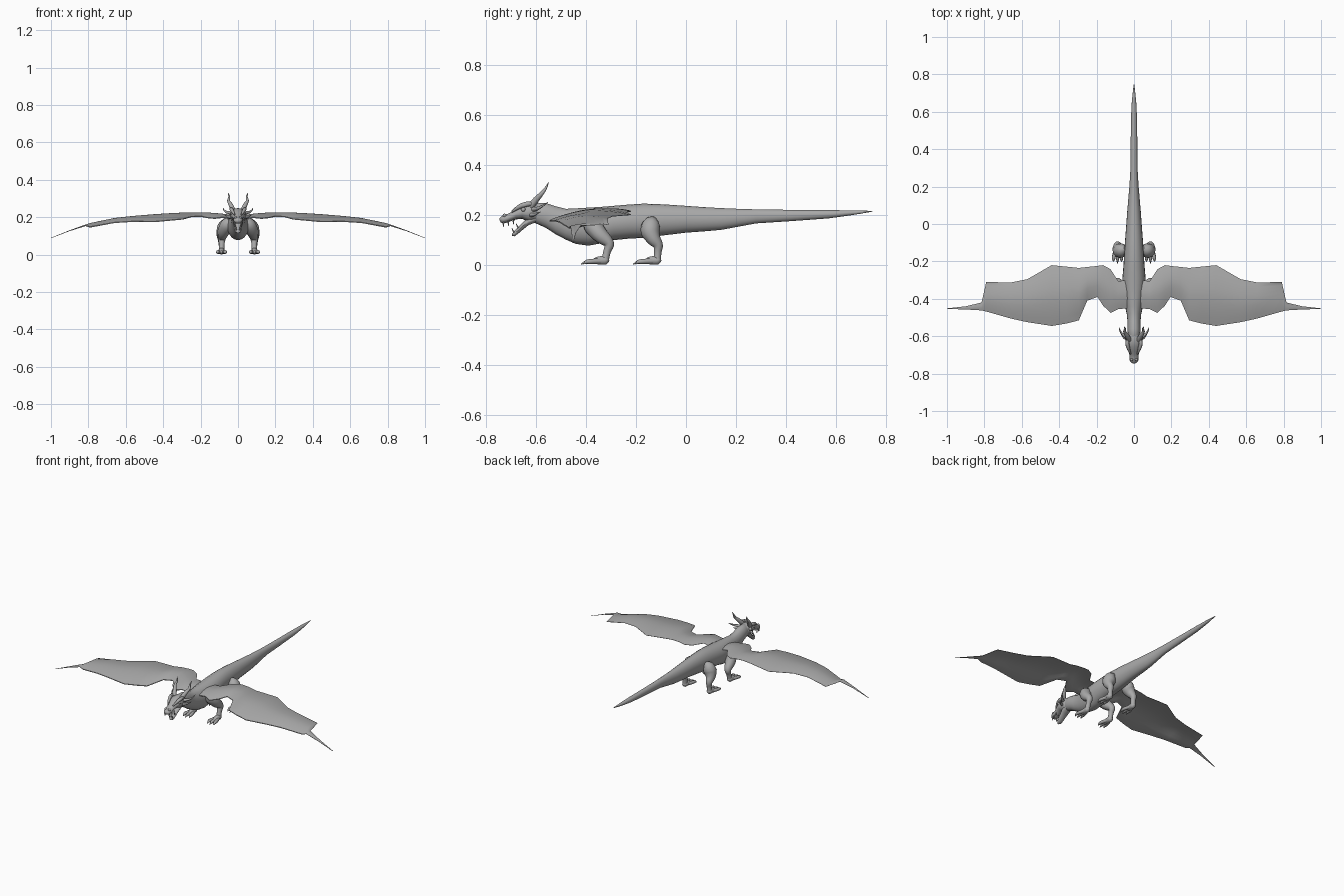
import bpy, bmesh, math
from mathutils import Vector

grey = bpy.data.materials.new("stone grey")
grey.diffuse_color = (0.4, 0.4, 0.4, 1)


def finish(name, bm, mirror=False, angle=45):
    """Turn a bmesh into a smooth-shaded object, optionally mirrored in x."""
    bmesh.ops.recalc_face_normals(bm, faces=bm.faces[:])
    me = bpy.data.meshes.new(name)
    bm.to_mesh(me)
    bm.free()
    me.materials.append(grey)
    for p in me.polygons:
        p.use_smooth = True
    me.set_sharp_from_angle(angle=math.radians(angle))
    ob = bpy.data.objects.new(name, me)
    bpy.context.collection.objects.link(ob)
    if mirror:
        m = ob.modifiers.new("mirror", 'MIRROR')
        m.use_mirror_merge = False
    return ob


def loft(bm, rings):
    """Skin closed rings of points and cap both ends."""
    vs = [[bm.verts.new(p) for p in r] for r in rings]
    n = len(vs[0])
    for a, b in zip(vs, vs[1:]):
        for i in range(n):
            j = (i + 1) % n
            bm.faces.new((a[i], a[j], b[j], b[i]))
    bm.faces.new(vs[0])
    bm.faces.new(vs[-1])


def trunk(bm, stations, n=20):
    """Oval rings along y: (y, top, bottom, half width)."""
    rings = []
    for y, top, bot, w in stations:
        c, h = (top + bot) / 2, (top - bot) / 2
        rings.append([(w * math.cos(2 * math.pi * i / n), y,
                       c + h * math.sin(2 * math.pi * i / n)) for i in range(n)])
    loft(bm, rings)


def tube(bm, pts, n=12):
    """Round limb through (x, y, z, radius), smoothed by Catmull-Rom."""
    P = [Vector(p) for p in pts]
    fine = []
    for k in range(len(P) - 1):
        a, b, c, d = P[max(k - 1, 0)], P[k], P[k + 1], P[min(k + 2, len(P) - 1)]
        for s in range(4):
            t = s / 4
            fine.append(0.5 * (2 * b + (c - a) * t + (2 * a - 5 * b + 4 * c - d) * t ** 2
                               + (3 * b - a - 3 * c + d) * t ** 3))
    fine.append(P[-1])
    rings = []
    for k, p in enumerate(fine):
        t = (fine[min(k + 1, len(fine) - 1)] - fine[max(k - 1, 0)]).to_3d().normalized()
        u = (Vector((1, 0, 0)) - t * t.x).normalized()
        v = t.cross(u)
        r = max(p[3], 0.0008)
        rings.append([p.to_3d() + r * (u * math.cos(2 * math.pi * i / n)
                                       + v * math.sin(2 * math.pi * i / n)) for i in range(n)])
    loft(bm, rings)


# Body: neck, chest, belly and long tail
bm = bmesh.new()
trunk(bm, [(-.625, .235, .175, .024), (-.60, .249, .166, .032), (-.56, .247, .148, .035),
           (-.52, .234, .122, .035), (-.48, .224, .101, .039), (-.44, .226, .084, .048),
           (-.39, .229, .077, .057), (-.34, .232, .086, .062), (-.29, .236, .099, .062),
           (-.23, .241, .105, .057), (-.17, .245, .108, .053), (-.09, .242, .118, .048),
           (0, .236, .129, .041), (.07, .231, .134, .036), (.14, .227, .140, .030),
           (.21, .224, .153, .024), (.28, .222, .166, .020), (.42, .220, .175, .018),
           (.57, .219, .186, .016), (.65, .218, .197, .012), (.70, .217, .205, .007),
           (.745, .216, .213, .002)])
finish("body_and_tail", bm)

# Head with the upper jaw
bm = bmesh.new()
trunk(bm, [(-.575, .242, .185, .022), (-.60, .249, .172, .036), (-.63, .248, .172, .041),
           (-.655, .239, .184, .037), (-.68, .224, .182, .029), (-.70, .210, .175, .025),
           (-.715, .203, .169, .025), (-.73, .199, .165, .023), (-.741, .192, .170, .016),
           (-.745, .186, .178, .007)], 16)
finish("head", bm)

# Open lower jaw
bm = bmesh.new()
trunk(bm, [(-.60, .205, .170, .026), (-.63, .190, .158, .027), (-.65, .172, .142, .023),
           (-.67, .152, .125, .020), (-.685, .137, .114, .016), (-.695, .125, .115, .007)], 14)
finish("lower_jaw", bm)

# Brows, eyes and nostrils
bm = bmesh.new()
tube(bm, [(.018, -.695, .213, .004), (.030, -.665, .233, .009),
          (.036, -.635, .243, .010), (.034, -.60, .245, .004)], 8)
finish("brows", bm, True)
bm = bmesh.new()
bmesh.ops.create_uvsphere(bm, u_segments=12, v_segments=8, radius=.009)
bmesh.ops.translate(bm, verts=bm.verts[:], vec=(.033, -.65, .221))
finish("eyes", bm, True)
bm = bmesh.new()
bmesh.ops.create_uvsphere(bm, u_segments=10, v_segments=6, radius=.008)
bmesh.ops.translate(bm, verts=bm.verts[:], vec=(.013, -.725, .197))
finish("nostrils", bm, True)

# Horns and cheek spikes
bm = bmesh.new()
tube(bm, [(.026, -.62, .235, .014), (.037, -.598, .262, .012), (.050, -.575, .287, .008),
          (.047, -.560, .308, .005), (.053, -.549, .33, .001)])
finish("horns", bm, True)
bm = bmesh.new()
tube(bm, [(.033, -.61, .222, .010), (.058, -.592, .226, .007),
          (.074, -.572, .237, .004), (.080, -.552, .250, .001)], 8)
tube(bm, [(.032, -.62, .200, .009), (.055, -.605, .202, .006), (.072, -.582, .212, .001)], 8)
finish("cheek_spikes", bm, True)

# Teeth
bm = bmesh.new()
for x, y, z in [(.015, -.728, .172), (.021, -.708, .177), (.023, -.688, .182)]:
    tube(bm, [(x, y, z, .004), (x, y - .002, z - .010, .003), (x, y - .001, z - .021, .0008)], 6)
for x, y, z in [(.010, -.687, .130), (.015, -.670, .148)]:
    tube(bm, [(x, y, z, .004), (x, y - .005, z + .008, .003), (x, y - .009, z + .018, .0008)], 6)
finish("teeth", bm, True)


def foot(bm, x, y):
    """Three clawed toes reaching forward from the heel at y."""
    tube(bm, [(x, y + .014, .014, .004), (x, y + .004, .017, .016),
              (x, y - .025, .018, .017), (x, y - .05, .013, .010)], 10)
    for dx in (-.019, 0, .019):
        fwd = -.098 if dx == 0 else -.088
        tube(bm, [(x + dx * .4, y - .02, .015, .011), (x + dx, y - .055, .014, .010),
                  (x + dx * 1.1, y - .075, .012, .008), (x + dx * 1.15, y + fwd, .003, .001)], 8)


# Front legs
bm = bmesh.new()
tube(bm, [(.040, -.39, .185, .020), (.058, -.375, .160, .036), (.078, -.345, .122, .032),
          (.086, -.308, .086, .021), (.087, -.315, .055, .015), (.088, -.324, .018, .015)])
foot(bm, .088, -.322)
finish("front_legs", bm, True)

# Hind legs
bm = bmesh.new()
tube(bm, [(.045, -.13, .185, .012), (.062, -.138, .165, .034), (.075, -.142, .135, .039),
          (.086, -.130, .105, .029), (.088, -.112, .078, .020), (.088, -.113, .050, .015),
          (.088, -.115, .018, .015)])
foot(bm, .088, -.114)
finish("hind_legs", bm, True)

# Wings: (x, leading y, trailing y, crest height)
span = [(.025, -.45, -.30, .212), (.085, -.455, -.305, .219), (.125, -.475, -.242, .223),
        (.165, -.437, -.22, .225), (.195, -.39, -.224, .226), (.25, -.41, -.23, .226),
        (.295, -.515, -.235, .225), (.36, -.532, -.228, .222), (.44, -.545, -.22, .217),
        (.57, -.525, -.295, .206), (.66, -.505, -.313, .196), (.79, -.468, -.31, .169),
        (.815, -.462, -.42, .161), (.90, -.457, -.44, .130), (1.0, -.454, -.451, .09)]
bm = bmesh.new()
rings, N = [], 8
for x, y0, y1, z in span:
    chord = y1 - y0
    top, low = [], []
    for i in range(N + 1):
        t = i / N
        y = y0 + chord * t
        cam = z - chord * (.12 * max(0, 1 - t / .55) ** 1.6 + .05 * max(0, (t - .55) / .45) ** 2)
        th = min(.014, chord * .12) * (1 - t) ** .7 * min(1, t * 5 + .2) + .0015
        top.append((x, y, cam))
        low.append((x, y, cam - th))
    rings.append(top + low[::-1])
loft(bm, rings)
finish("wings", bm, True, 50)
